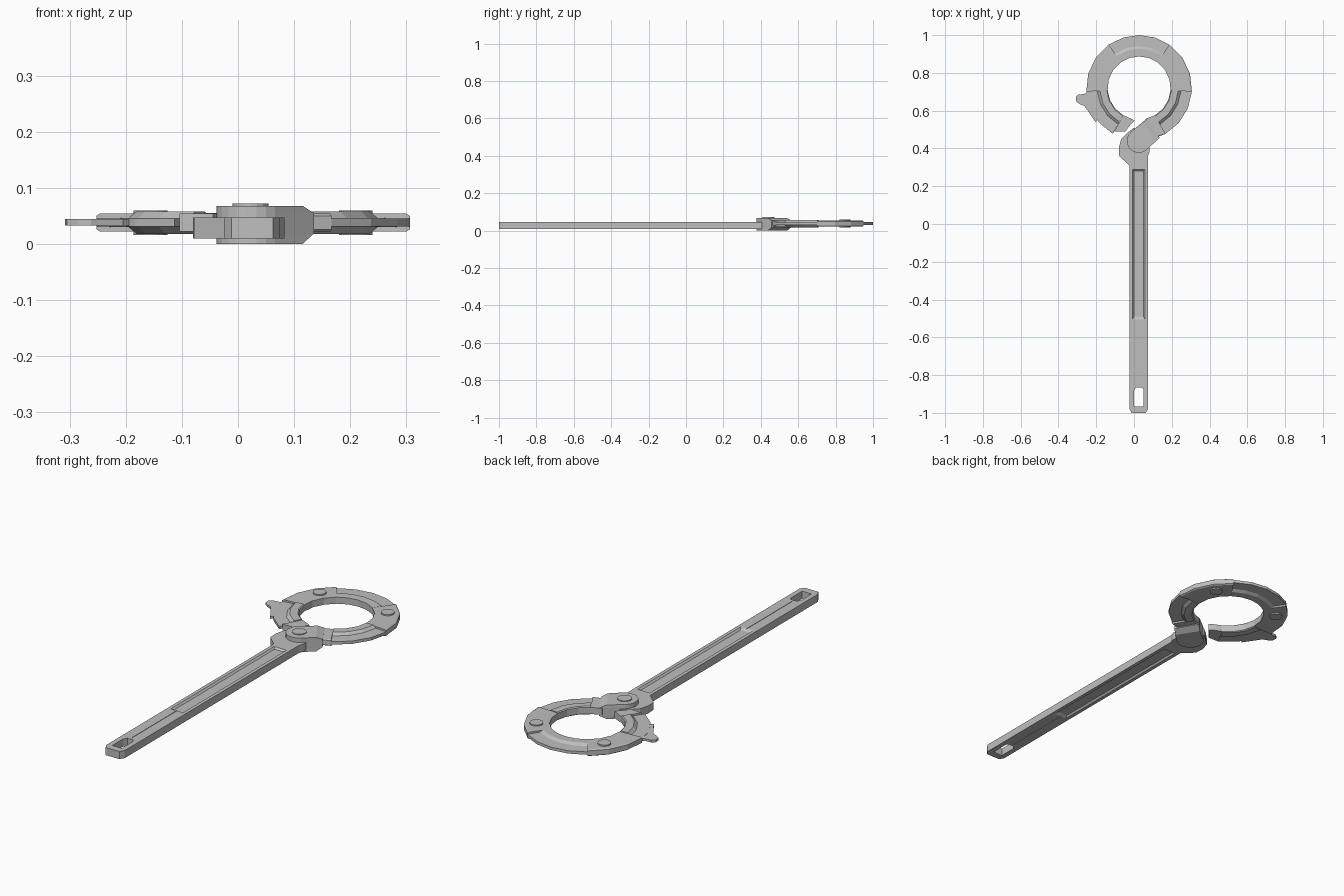
import bpy, bmesh
from math import cos, sin, radians

cube = bpy.data.objects.get("Cube")
if cube:
    bpy.data.objects.remove(cube, do_unlink=True)

steel = bpy.data.materials.new("grey steel")
steel.use_nodes = True
GREY = (0.52, 0.52, 0.52, 1)
steel.diffuse_color = GREY
steel.node_tree.nodes["Principled BSDF"].inputs["Base Color"].default_value = GREY

CX, CY = 0.027, 0.72      # ring centre
R_IN, R_OUT = 0.167, 0.28
MID = 0.038               # middle height of the ring


def skin(name, loops):
    """Join equal-length closed loops and cap both ends."""
    bm = bmesh.new()
    rows = [[bm.verts.new(p) for p in loop] for loop in loops]
    n = len(rows[0])
    for a, b in zip(rows, rows[1:]):
        for i in range(n):
            j = (i + 1) % n
            bm.faces.new((a[i], a[j], b[j], b[i]))
    bm.faces.new(rows[0][::-1])
    bm.faces.new(rows[-1])
    bmesh.ops.recalc_face_normals(bm, faces=bm.faces)
    mesh = bpy.data.meshes.new(name)
    bm.to_mesh(mesh)
    bm.free()
    mesh.materials.append(steel)
    obj = bpy.data.objects.new(name, mesh)
    bpy.context.collection.objects.link(obj)
    return obj


def stack(name, levels):
    """Outlines stacked at heights."""
    return skin(name, [[(x, y, z) for x, y in pts] for z, pts in levels])


def prism(name, pts, z0, z1):
    return stack(name, [(z0, pts), (z1, pts)])


def circle(x, y, r, a0=0, a1=337.5, n=16):
    steps = [radians(a0 + (a1 - a0) * i / (n - 1)) for i in range(n)]
    return [(x + r * cos(a), y + r * sin(a)) for a in steps]


def rect(x0, x1, y0, y1):
    return [(x0, y0), (x1, y0), (x1, y1), (x0, y1)]


def sector(name, a0, a1, half):
    """Sweep a section, given as its upper half (radius, height), round the ring."""
    section = [(r, MID + h) for r, h in half] + [(r, MID - h) for r, h in half[::-1]]
    n = max(1, round((a1 - a0) / 18))
    loops = []
    for i in range(n + 1):
        a = radians(a0 + (a1 - a0) * i / n)
        loops.append([(CX + r * cos(a), CY + r * sin(a), z) for r, z in section])
    return skin(name, loops)


def cut(obj, cutters):
    bpy.context.view_layer.objects.active = obj
    for c in cutters:
        c.hide_render = True
        mod = obj.modifiers.new("cut", "BOOLEAN")
        mod.operation = "DIFFERENCE"
        mod.solver = "EXACT"
        mod.object = c
        bpy.ops.object.modifier_apply(modifier=mod.name)
        bpy.data.objects.remove(c, do_unlink=True)


# Ring sections: full blocks at the joints, outer ledge along each link
FULL = [(R_IN, 0.016), (R_OUT - 0.006, 0.016), (R_OUT, 0.012)]
LEDGE = [(R_IN, 0.016), (R_IN + 0.005, 0.02), (0.208, 0.02), (0.222, 0.008), (R_OUT, 0.007)]
TOP = [(R_IN, 0.016), (0.208, 0.017), (0.222, 0.008), (R_OUT, 0.007)]

sector("top_link", 55, 125, TOP)
sector("left_joint", 125, 184, FULL)
sector("right_joint", -4, 55, FULL)
sector("right_jaw", -60, -4, LEDGE)
sector("right_jaw_root", -78, -60, FULL)
sector("left_jaw", 184, 240, LEDGE)
prism("left_jaw_tip", [(-0.104, 0.491), (-0.045, 0.49), (-0.03, 0.512), (0.002, 0.547),
                       (-0.02, 0.56), (-0.056, 0.576)], MID - 0.016, MID + 0.016)

# Joint pins
for side, name in ((-1, "left_pin"), (1, "right_pin")):
    prism(name, circle(CX + side * 0.183, 0.85, 0.03), MID - 0.022, MID + 0.022)
prism("hinge_pin", circle(0.022, 0.44, 0.032), 0.001, 0.072)

# Thumb tab on the left jaw
prism("thumb_tab", [(-0.235, 0.70), (-0.265, 0.688), (-0.295, 0.685), (-0.308, 0.672),
                    (-0.305, 0.647), (-0.285, 0.634), (-0.262, 0.625), (-0.235, 0.585),
                    (-0.205, 0.54), (-0.15, 0.60)], 0.033, 0.044)

# Hinge fork, tapering towards the right jaw
knuckle = circle(0.025, 0.44, 0.063, 130, 310, 12)
short = knuckle + [(0.115, 0.437), (0.05, 0.54)]
full = knuckle + [(0.135, 0.457), (0.075, 0.563)]
stack("hinge_fork", [(0, short), (0.018, full), (0.055, full), (0.068, short)])

# Handle with its offset head
LOW, HIGH = 0.01, 0.047
handle = prism("handle", [
    (-0.025, -0.978), (-0.012, -1), (0.062, -1), (0.075, -0.978),
    (0.075, 0.36), (0.083, 0.385), (0.08, 0.43), (0.03, 0.46), (0.0, 0.51), (-0.035, 0.483),
    (-0.068, 0.45), (-0.08, 0.405), (-0.078, 0.36), (-0.025, 0.31)], LOW, HIGH)

slot = prism("slot_cutter", [(0, -0.965), (0.05, -0.965), (0.05, -0.875), (0.04, -0.865),
                             (0.01, -0.865), (0, -0.885)], -0.1, 0.1)
cutters = [slot]
for face, into in ((HIGH, -1), (LOW, 1)):
    # Sloped recess and fine centre groove on both faces
    cutters.append(stack("recess_cutter", [
        (face + into * 0.008, rect(0.0, 0.05, -0.49, 0.28)),
        (face - into * 0.002, rect(-0.01, 0.06, -0.51, 0.292))]))
    cutters.append(prism("groove_cutter", rect(0.0235, 0.0265, -0.85, -0.5),
                         *sorted((face + into * 0.002, face - into * 0.002))))
cut(handle, cutters)
